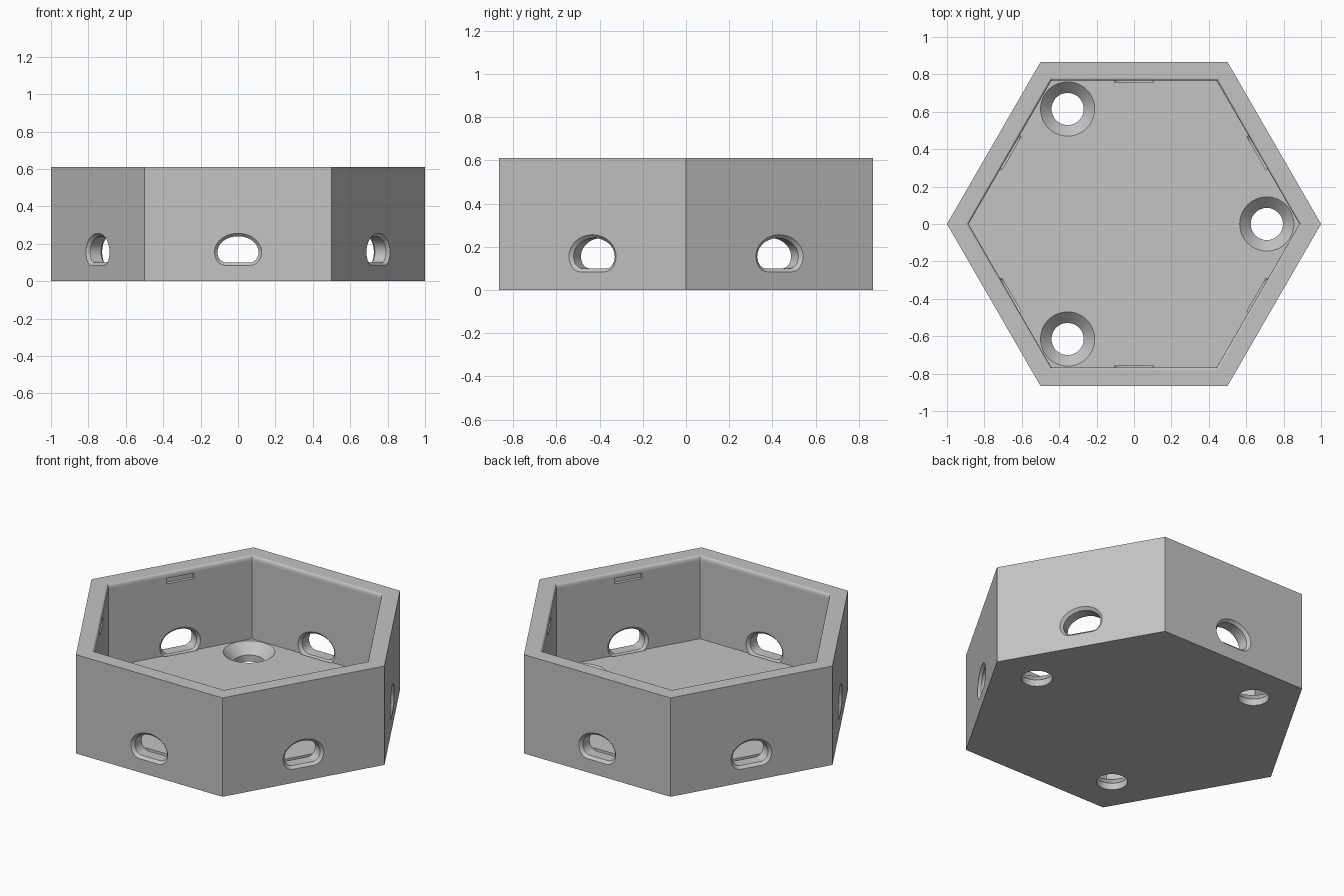
import bpy, bmesh
from math import cos, sin, pi, radians
from mathutils import Matrix

if "Cube" in bpy.data.objects:
    bpy.data.objects.remove(bpy.data.objects["Cube"])

HEIGHT, FLOOR = 0.61, 0.10
OUTER_FACE, INNER_FACE = 0.866, 0.766      # distance from centre to wall faces

grey = bpy.data.materials.new("plain grey")
grey.use_nodes = True
colour = (0.55, 0.55, 0.55, 1)
grey.diffuse_color = colour
grey.node_tree.nodes["Principled BSDF"].inputs["Base Color"].default_value = colour


def loft(name, rings):
    """Skin a closed solid through rings of points, capped at both ends."""
    bm = bmesh.new()
    loops = [[bm.verts.new(p) for p in ring] for ring in rings]
    for a, b in zip(loops, loops[1:]):
        for i in range(len(a)):
            j = (i + 1) % len(a)
            bm.faces.new((a[i], a[j], b[j], b[i]))
    bm.faces.new(loops[0])
    bm.faces.new(loops[-1])
    bmesh.ops.recalc_face_normals(bm, faces=bm.faces)
    mesh = bpy.data.meshes.new(name)
    bm.to_mesh(mesh)
    bm.free()
    obj = bpy.data.objects.new(name, mesh)
    bpy.context.collection.objects.link(obj)
    mesh.materials.append(grey)
    return obj


def circle(r, z, n, cx=0, cy=0):
    return [(cx + r * cos(2 * pi * i / n), cy + r * sin(2 * pi * i / n), z)
            for i in range(n)]


def port_ring(depth, grow):
    """Arched opening with a flat sill and rounded lower corners."""
    half, sill, mid, top, corner = 0.11, 0.10, 0.155, 0.24, 0.045
    pts = []
    for i in range(25):
        t = pi * i / 24
        pts.append((depth, (half + grow) * cos(t), mid + (top - mid + grow) * sin(t)))
    for side, start in ((-1, 0), (1, 1)):
        for i in range(1, 8):
            t = pi / 2 * (i if not start else 7 - i) / 7
            y = side * (half - corner + (corner + grow) * cos(t))
            if start and i == 7:
                continue
            pts.append((depth, y, mid - (mid - sill + grow) * sin(t)))
        if not start:
            pts.append((depth, half - corner, sill - grow))
    return pts


# Open hexagonal tray with a rounded inner rim
rim = 0.012
rim_rings = [circle((INNER_FACE + rim * (1 - cos(t))) / cos(pi / 6),
                    HEIGHT - 0.025 * (1 - sin(t)), 6)
             for t in (pi / 2 * i / 5 for i in range(5, -1, -1))]
tray = loft("hexagonal_tray",
            [circle(1, 0, 6), circle(1, HEIGHT, 6)] + rim_rings
            + [circle(INNER_FACE / cos(pi / 6), FLOOR, 6)])

cutters = []

# Flared cable ports through all six walls
flare = 0.016
arc = [pi / 2 * i / 4 for i in range(5)]
outer = [(OUTER_FACE - flare * sin(t), flare * (1 - sin(t))) for t in arc]
inner = [(INNER_FACE + flare * sin(t), flare * (1 - sin(t))) for t in reversed(arc)]
sections = [(OUTER_FACE + 0.02, flare)] + outer + inner + [(INNER_FACE - 0.01, flare)]
for k in range(6):
    port = loft("port_cutter", [port_ring(d, g) for d, g in sections])
    port.data.transform(Matrix.Rotation(radians(30 + 60 * k), 4, "Z"))
    cutters.append(port)

# Countersunk screw holes in the floor
for k in range(3):
    a = 2 * pi * k / 3
    cx, cy = 0.71 * cos(a), 0.71 * sin(a)
    profile = [(0.088, -0.05), (0.086, 0.04), (0.145, FLOOR), (0.145, FLOOR + 0.03)]
    cutters.append(loft("screw_hole_cutter",
                        [circle(r, z, 48, cx, cy) for r, z in profile]))

# Shallow latch slots near the top of the four slanted walls
for angle in (30, 150, 210, 330):
    slot = loft("slot_cutter", [[(d, y, z) for y, z in
                ((-0.085, 0.542), (0.085, 0.542), (0.085, 0.575), (-0.085, 0.575))]
                for d in (INNER_FACE - 0.03, INNER_FACE + 0.02)])
    slot.data.transform(Matrix.Rotation(radians(angle), 4, "Z"))
    cutters.append(slot)

# Cut the openings
bpy.ops.object.select_all(action="DESELECT")
bpy.context.view_layer.objects.active = tray
tray.select_set(True)
for cutter in cutters:
    cut = tray.modifiers.new("cut", "BOOLEAN")
    cut.operation, cut.solver, cut.object = "DIFFERENCE", "EXACT", cutter
    bpy.ops.object.modifier_apply(modifier=cut.name)
    bpy.data.objects.remove(cutter)

# Smooth the rounded edges, keep the broad faces flat
bpy.ops.object.shade_smooth_by_angle(angle=radians(32))
for face in tray.data.polygons:
    if face.area > 0.05:
        face.use_smooth = False
